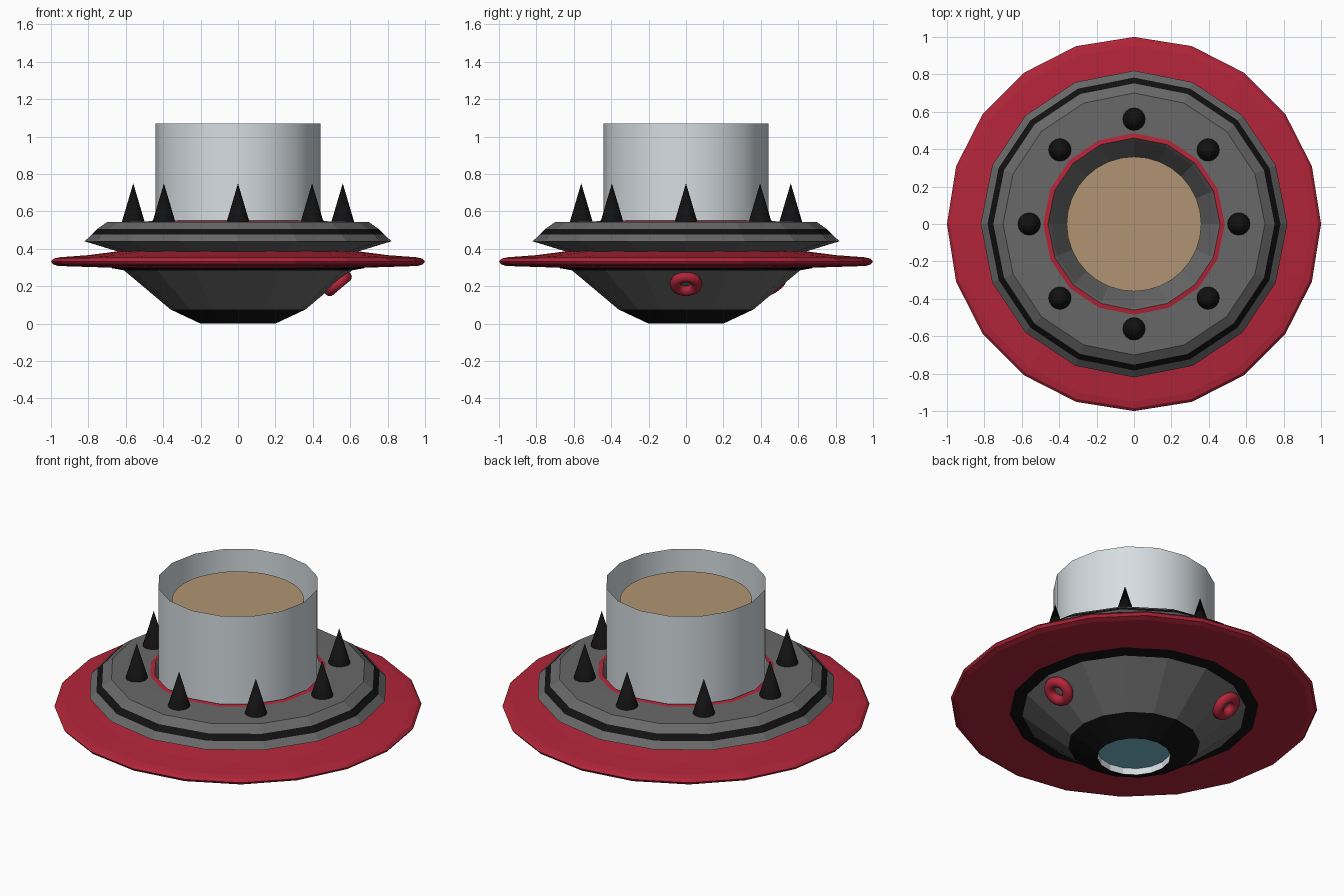
import bpy, math
from mathutils import Vector

if "Cube" in bpy.data.objects:
    bpy.data.objects.remove(bpy.data.objects["Cube"])


def material(name, rgb):
    m = bpy.data.materials.new(name)
    lin = [(c / 255 / 12.92) if c < 11 else ((c / 255 + 0.055) / 1.055) ** 2.4 for c in rgb]
    m.diffuse_color = (*lin, 1)
    m.use_nodes = True
    m.node_tree.nodes["Principled BSDF"].inputs["Base Color"].default_value = m.diffuse_color
    return m


RED = material("red", (178, 37, 57))
GREY = material("dark_grey", (104, 104, 104))
BLACK = material("black", (17, 17, 17))
PALE = material("pale_grey", (214, 221, 225))
TAN = material("tan", (176, 148, 114))
BLUE = material("light_blue", (120, 188, 206))


def lathe(name, profile, sides, mats, bands=None, smooth=False, loc=(0, 0, 0)):
    """Spin (radius, z) points round z; bands gives a material slot per profile step."""
    verts, rings = [], []
    for r, z in profile:
        if r == 0:
            rings.append([len(verts)] * sides)
            verts.append((0, 0, z))
        else:
            rings.append(list(range(len(verts), len(verts) + sides)))
            for j in range(sides):
                a = 2 * math.pi * j / sides
                verts.append((r * math.cos(a), r * math.sin(a), z))
    faces, slots = [], []
    for i in range(len(profile) - 1):
        for j in range(sides):
            k = (j + 1) % sides
            quad = [rings[i][j], rings[i][k], rings[i + 1][k], rings[i + 1][j]]
            faces.append(list(dict.fromkeys(quad)))
            slots.append(bands[i] if bands else 0)
    me = bpy.data.meshes.new(name)
    me.from_pydata(verts, [], faces)
    for m in mats:
        me.materials.append(m)
    for p, s in zip(me.polygons, slots):
        p.material_index = s
        p.use_smooth = smooth
    ob = bpy.data.objects.new(name, me)
    ob.location = loc
    bpy.context.collection.objects.link(ob)
    return ob


# Saucer hull: recessed base, bowl, flared upper deck with stripe, cockpit well
hull = [(0.20, 0.0), (0.36, 0.075), (0.61, 0.285), (0.68, 0.297), (0.64, 0.32),
        (0.64, 0.385), (0.82, 0.44), (0.783, 0.476), (0.752, 0.506), (0.70, 0.543),
        (0.485, 0.546), (0.46, 0.55), (0.445, 0.53), (0.34, 0.35), (0, 0.33)]
lathe("hull", hull, 16, [GREY, BLACK, RED],
      [1, 0, 1, 1, 0, 0, 0, 1, 0, 0, 2, 0, 0, 0])

# Wide red rim disc
rim = [(0.60, 0.297), (0.68, 0.299), (0.96, 0.308), (0.99, 0.318), (1.0, 0.333),
       (0.985, 0.348), (0.95, 0.355), (0.80, 0.366), (0.60, 0.392)]
lathe("rim", rim, 20, [RED])

# Recessed lamp under the base
lathe("base_lamp", [(0, 0.04), (0.20, 0.04), (0.20, 0.0)], 16, [BLUE, PALE], [0, 1])

# Open canopy tube with the round plate inside it
lathe("canopy_tube", [(0.44, 0.52), (0.44, 1.07)], 16, [PALE], smooth=True)
lathe("inner_plate", [(0, 0.965), (0.36, 0.965), (0.36, 0.97), (0, 0.97)], 32, [TAN])

# Ring of spikes on the deck
for i in range(8):
    a = i * math.pi / 4
    lathe(f"spike_{i + 1}", [(0.062, 0.54), (0, 0.75)], 16, [BLACK], smooth=True,
          loc=(0.56 * math.cos(a), 0.56 * math.sin(a), 0))

# Small red rings on the bowl, lying flat on its slope
for i, deg in enumerate((0, 120)):
    a = math.radians(deg)
    normal = Vector((0.21 * math.cos(a), 0.21 * math.sin(a), -0.25))
    bpy.ops.mesh.primitive_torus_add(
        major_radius=0.057, minor_radius=0.03, major_segments=24, minor_segments=10,
        location=(0.535 * math.cos(a), 0.535 * math.sin(a), 0.213),
        rotation=normal.to_track_quat('Z', 'Y').to_euler())
    ob = bpy.context.object
    ob.name = f"bowl_ring_{i + 1}"
    ob.data.materials.append(RED)
    for p in ob.data.polygons:
        p.use_smooth = True
